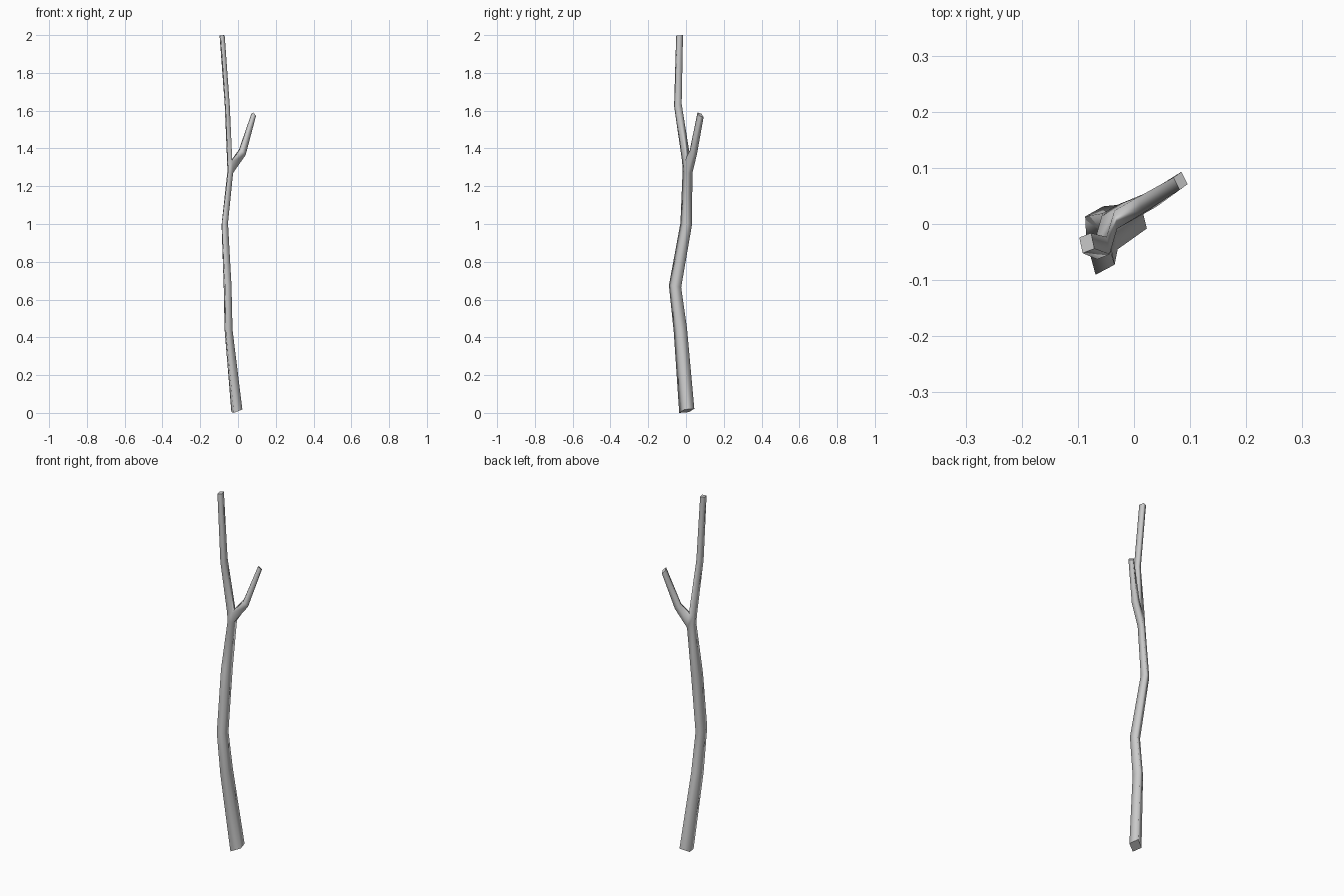
import bpy, bmesh
from mathutils import Vector

bm = bmesh.new()


def ring(center, e1, e2):
    """Four-sided section: e1 is the narrow edge, e2 the wide edge."""
    c, a, b = Vector(center), Vector(e1) / 2, Vector(e2) / 2
    return [bm.verts.new(c + s * a + t * b)
            for s, t in ((-1, -1), (1, -1), (1, 1), (-1, 1))]


def skin(lower, upper, skip=None):
    for i in range(4):
        if i != skip:
            j = (i + 1) % 4
            bm.faces.new((lower[i], lower[j], upper[j], upper[i])).smooth = True


# main stem sections, bottom to top
stem = [ring(*s) for s in (
    ((-0.006, 0.004, 0.011), (0.045, 0.028, 0.018), (-0.013, 0.052, 0.004)),
    ((-0.050, -0.030, 0.44), (0.035, 0.020, 0.01), (-0.007, 0.050, 0.01)),
    ((-0.055, -0.058, 0.67), (0.034, 0.018, 0.00), (-0.007, 0.047, -0.01)),
    ((-0.070, 0.001, 1.00), (0.032, 0.018, 0.00), (-0.002, 0.043, -0.01)),
    ((-0.041, 0.008, 1.275), (0.026, 0.015, -0.01), (-0.004, 0.037, 0.00)),
    ((-0.044, 0.002, 1.335), (0.024, 0.012, 0.00), (-0.004, 0.033, 0.01)),
    ((-0.057, -0.043, 1.63), (0.022, 0.009, 0.00), (-0.005, 0.031, 0.01)),
    ((-0.084, -0.034, 1.998), (0.021, 0.008, 0.002), (-0.006, 0.028, 0.001)),
)]
FORK = 4
for k in range(len(stem) - 1):
    skin(stem[k], stem[k + 1], skip=1 if k == FORK else None)

# side twig growing from the open fork face
lo, hi = stem[FORK], stem[FORK + 1]
twig = [[hi[1], lo[1], lo[2], hi[2]]]
twig.append(ring((0.023, 0.039, 1.38), (0.023, 0.011, -0.025), (-0.012, 0.027, 0.004)))
twig.append(ring((0.083, 0.077, 1.578), (0.014, 0.010, -0.018), (-0.011, 0.022, -0.008)))
for a, b in zip(twig, twig[1:]):
    skin(a, b)

# flat cut ends
for r in (stem[0][::-1], stem[-1], twig[-1]):
    bm.faces.new(r).smooth = False
bmesh.ops.recalc_face_normals(bm, faces=bm.faces)

mesh = bpy.data.meshes.new("forked_branch")
bm.to_mesh(mesh)
bm.free()
obj = bpy.data.objects.new("forked_branch", mesh)
bpy.context.collection.objects.link(obj)
